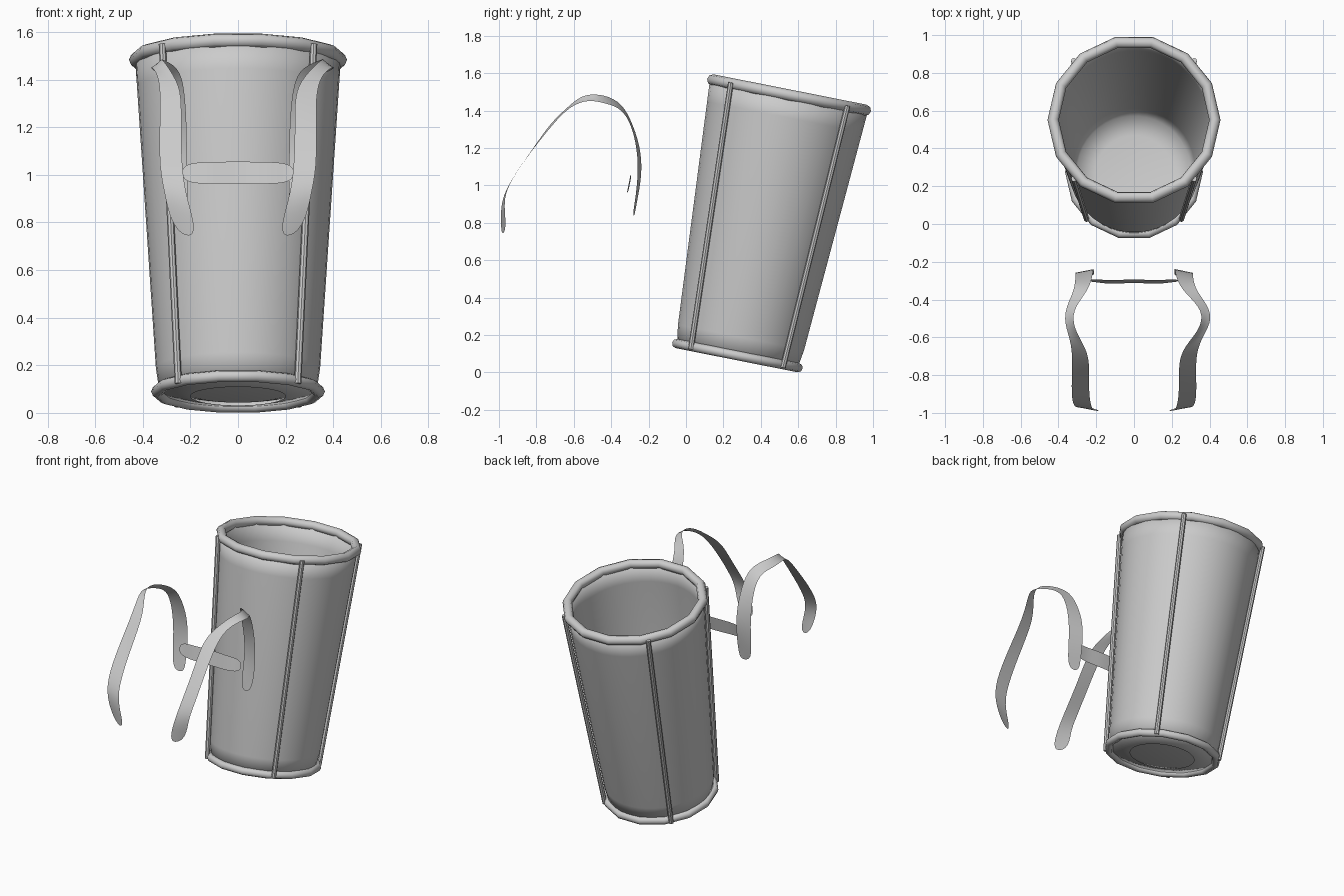
import bpy, bmesh, math
from mathutils import Matrix, Vector

if "Cube" in bpy.data.objects:
    bpy.data.objects.remove(bpy.data.objects["Cube"])

grey = bpy.data.materials.new("pale_grey")
grey.diffuse_color = (0.6, 0.6, 0.6, 1)
grey.use_nodes = True
grey.node_tree.nodes["Principled BSDF"].inputs["Base Color"].default_value = grey.diffuse_color

# Basket frame: leans backwards around the centre of its base
TILT = math.radians(-11.2)
BASE = Vector((0, 0.275, 0.09))
LEAN = Matrix.Translation(BASE) @ Matrix.Rotation(TILT, 4, 'X')
HEIGHT = 1.42


def finish(ob, name):
    ob.name = name
    ob.data.materials.clear()
    ob.data.materials.append(grey)
    for p in ob.data.polygons:
        p.use_smooth = True
    return ob


def from_mesh(name, verts, faces):
    me = bpy.data.meshes.new(name)
    me.from_pydata(verts, [], faces)
    ob = bpy.data.objects.new(name, me)
    bpy.context.collection.objects.link(ob)
    return finish(ob, name)


def lathe(name, profile, n):
    """Spin an (r, z) profile that ends on the axis."""
    verts, faces = [], []
    for r, z in profile[:-1]:
        for k in range(n):
            a = 2 * math.pi * k / n
            verts.append((r * math.cos(a), r * math.sin(a), z))
    verts.append((0, 0, profile[-1][1]))
    for i in range(len(profile) - 2):
        for k in range(n):
            j = (k + 1) % n
            faces.append((i*n + k, i*n + j, (i+1)*n + j, (i+1)*n + k))
    last = (len(profile) - 2) * n
    for k in range(n):
        faces.append((last + k, last + (k + 1) % n, len(verts) - 1))
    return from_mesh(name, verts, faces)


# Basket body: open underside lip, outer wall, inner wall, floor
body = lathe("basket_body", [
    (0.20, -0.02), (0.33, 0.0), (0.345, 0.10), (0.424, HEIGHT - 0.12),
    (0.432, HEIGHT), (0.405, HEIGHT), (0.398, HEIGHT - 0.12),
    (0.322, 0.10), (0.30, 0.012), (0.20, -0.008), (0, -0.008)], 42)
body.matrix_world = LEAN

# Rim and base hoops
for name, r, t, z in (("top_rim", 0.428, 0.03, HEIGHT), ("base_hoop", 0.34, 0.025, 0)):
    bpy.ops.mesh.primitive_torus_add(major_radius=r, minor_radius=t,
                                     major_segments=14, minor_segments=8)
    ring = finish(bpy.context.object, name)
    ring.matrix_world = LEAN @ Matrix.Translation((0, 0, z))

# Four diagonal ribs up the outside
for i in range(4):
    a = math.pi / 4 + i * math.pi / 2
    d = Vector((math.cos(a), math.sin(a), 0))
    lo = d * 0.355 + Vector((0, 0, -0.015))
    hi = d * 0.45 + Vector((0, 0, HEIGHT + 0.005))
    bpy.ops.mesh.primitive_cylinder_add(vertices=8, radius=0.015, depth=(hi - lo).length)
    rib = finish(bpy.context.object, "rib_%d" % (i + 1))
    turn = (hi - lo).to_track_quat('Z', 'Y').to_matrix().to_4x4()
    rib.matrix_world = LEAN @ Matrix.Translation((lo + hi) / 2) @ turn
    bpy.ops.object.shade_smooth_by_angle()

# Shoulder straps: outer edge point then inner edge point, front tip to back tip
STRAP = [
    (.250, -.965, .755, .190, -.985, .735), (.290, -.965, .83, .180, -.990, .79),
    (.310, -.975, .93, .220, -.990, .92), (.330, -.935, 1.03, .235, -.935, 1.03),
    (.330, -.830, 1.18, .240, -.830, 1.18), (.325, -.710, 1.33, .235, -.720, 1.34),
    (.335, -.620, 1.425, .265, -.640, 1.41), (.370, -.520, 1.46, .315, -.560, 1.485),
    (.360, -.440, 1.44, .330, -.460, 1.49), (.320, -.360, 1.42, .250, -.360, 1.455),
    (.310, -.300, 1.35, .225, -.300, 1.37), (.310, -.260, 1.20, .215, -.240, 1.20),
    (.310, -.255, 1.05, .215, -.235, 1.05), (.305, -.275, .90, .210, -.265, .90),
    (.280, -.285, .84, .220, -.275, .835)]


def soften(ob):
    m = ob.modifiers.new("round", 'SUBSURF')
    m.levels = m.render_levels = 2


for name, side, swell in (("left_strap", -1, 0.0), ("right_strap", 1, 0.045)):
    verts = []
    for row in STRAP:
        for x, y, z in (row[:3], row[3:]):
            # the top of one strap bows further outwards
            bow = swell * math.exp(-((y + 0.49) / 0.12) ** 2)
            verts.append((side * (x + bow), y, z))
    faces = [(2*i, 2*i + 1, 2*i + 3, 2*i + 2) for i in range(len(STRAP) - 1)]
    if side > 0:
        faces = [f[::-1] for f in faces]
    soften(from_mesh(name, verts, faces))

# Chest strap: slightly wavy band with rounded ends
xs = [-0.235, -0.2, -0.12, 0, 0.12, 0.2, 0.235]
verts = []
for i, x in enumerate(xs):
    h = 0.022 if i in (0, len(xs) - 1) else 0.042 + 0.006 * math.cos(x * 7)
    y = -0.305 + 0.006 * math.cos(x * 30)
    verts += [(x, y - 0.2 * h, 1.008 - h), (x, y + 0.2 * h, 1.008 + h)]
faces = [(2*i, 2*i + 2, 2*i + 3, 2*i + 1) for i in range(len(xs) - 1)]
soften(from_mesh("chest_strap", verts, faces))
